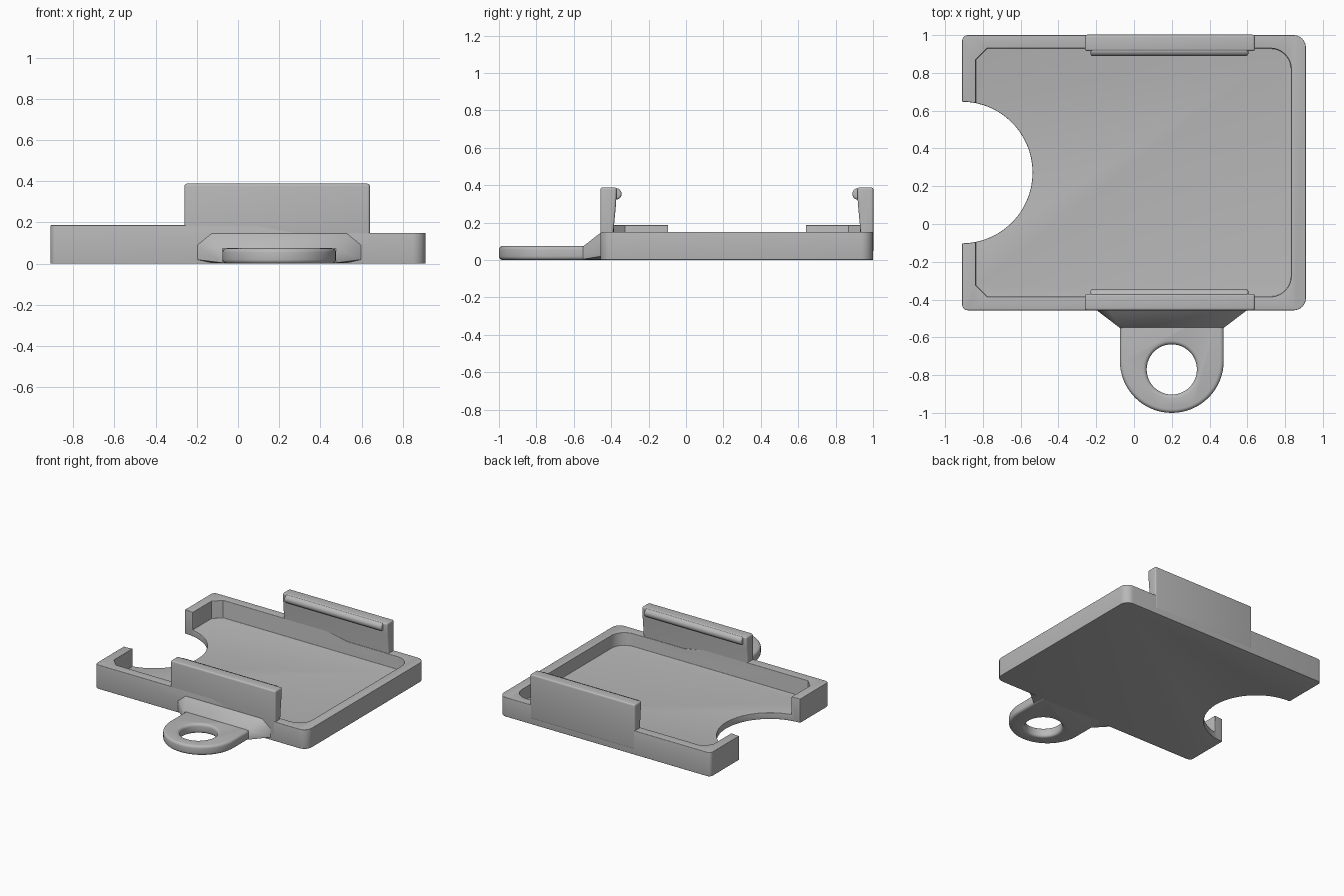
import bpy, bmesh, math
from mathutils import Vector

if "Cube" in bpy.data.objects:
    bpy.data.objects.remove(bpy.data.objects["Cube"], do_unlink=True)

grey = bpy.data.materials.new("matte grey")
grey.use_nodes = True
grey.diffuse_color = (0.48, 0.48, 0.48, 1)
grey.node_tree.nodes["Principled BSDF"].inputs["Base Color"].default_value = (0.48, 0.48, 0.48, 1)


def finish(name, bm):
    bmesh.ops.recalc_face_normals(bm, faces=bm.faces)
    mesh = bpy.data.meshes.new(name)
    bm.to_mesh(mesh)
    bm.free()
    mesh.materials.append(grey)
    obj = bpy.data.objects.new(name, mesh)
    bpy.context.collection.objects.link(obj)
    return obj


def prism(name, outline, start, end, axis="z"):
    """Extrude a 2D outline along an axis."""
    place = {"z": lambda a, b, c: (a, b, c),
             "y": lambda a, b, c: (a, c, b),
             "x": lambda a, b, c: (c, a, b)}[axis]
    bm = bmesh.new()
    face = bm.faces.new([bm.verts.new(place(a, b, start)) for a, b in outline])
    new = bmesh.ops.extrude_face_region(bm, geom=[face])["geom"]
    shift = Vector(place(0, 0, end - start))
    bmesh.ops.translate(bm, vec=shift, verts=[g for g in new if isinstance(g, bmesh.types.BMVert)])
    return finish(name, bm)


def arc(cx, cy, r, a0, a1, steps):
    angles = [math.radians(a0 + (a1 - a0) * i / steps) for i in range(steps + 1)]
    return [(cx + r * math.cos(a), cy + r * math.sin(a)) for a in angles]


def rounded_box(x0, x1, y0, y1, left, right, left_steps):
    """Outline with different corner radii on the two ends."""
    return (arc(x0 + left, y0 + left, left, 180, 270, left_steps)
            + arc(x1 - right, y0 + right, right, 270, 360, 8)
            + arc(x1 - right, y1 - right, right, 0, 90, 8)
            + arc(x0 + left, y1 - left, left, 90, 180, left_steps))


def apply(obj, mod):
    bpy.context.view_layer.objects.active = obj
    bpy.ops.object.modifier_apply(modifier=mod.name)


def cut(obj, cutter):
    mod = obj.modifiers.new("cut", "BOOLEAN")
    mod.operation, mod.solver, mod.object = "DIFFERENCE", "EXACT", cutter
    apply(obj, mod)
    bpy.data.objects.remove(cutter, do_unlink=True)


def soften(obj, width, angle=50):
    mod = obj.modifiers.new("round", "BEVEL")
    mod.width, mod.segments = width, 4
    mod.limit_method, mod.angle_limit = "ANGLE", math.radians(angle)
    apply(obj, mod)


def smooth(obj):
    bpy.ops.object.select_all(action="DESELECT")
    obj.select_set(True)
    bpy.context.view_layer.objects.active = obj
    bpy.ops.object.shade_smooth_by_angle(angle=math.radians(35))


MID_Y = 0.2725

# Tray with a shallow pocket, a lower right end and a thumb cutout
tray = prism("tray", rounded_box(-0.91, 0.91, -0.457, 1.0, 0.03, 0.065, 4), 0, 0.187)
cut(tray, prism("pocket", rounded_box(-0.838, 0.832, -0.385, 0.93, 0.06, 0.11, 1), 0.05, 0.4))
cut(tray, prism("step", [(0.09, 0.187), (0.29, 0.15), (1.2, 0.15), (1.2, 0.5), (0.09, 0.5)],
                -0.8, 1.3, "y"))
cut(tray, prism("thumb_hole", arc(-0.912, MID_Y, 0.375, 0, 354, 59), -0.2, 0.5))
soften(tray, 0.022)
smooth(tray)

# Upright clips with an inward bead, front and back
for side, flip in (("front", False), ("back", True)):
    def mirrored(points):
        return [(2 * MID_Y - y if flip else y, z) for y, z in points]

    profile = [(-0.457, 0.04), (-0.457, 0.388), (-0.37, 0.388),
               (-0.374, 0.3), (-0.39, 0.13), (-0.39, 0.04)]
    clip = prism(side + "_clip", mirrored(profile), -0.26, 0.64, "x")
    soften(clip, 0.012)
    smooth(clip)
    bead = prism(side + "_clip_bead", mirrored(arc(-0.375, 0.353, 0.031, 0, 345, 23)),
                 -0.23, 0.605, "x")
    soften(bead, 0.012)
    smooth(bead)

# Hanging tab with a round hole
tab = prism("hanging_tab", arc(0.2, -0.725, 0.275, 180, 360, 32) + [(0.475, -0.42), (-0.075, -0.42)],
            0, 0.075)
cut(tab, prism("tab_hole", arc(0.2, -0.77, 0.133, 0, 352.5, 47), -0.1, 0.2))
soften(tab, 0.02)
smooth(tab)

# Sloped gusset joining tab and tray
bm = bmesh.new()
for half, y, low, high in ((0.275, -0.55, 0.004, 0.073), (0.4, -0.455, 0.02, 0.09),
                           (0.33, -0.455, 0.004, 0.147), (0.33, -0.43, 0.002, 0.147)):
    for x in (0.2 - half, 0.2 + half):
        for z in (low, high):
            bm.verts.new((x, y, z))
bmesh.ops.convex_hull(bm, input=bm.verts)
gusset = finish("tab_gusset", bm)
smooth(gusset)
